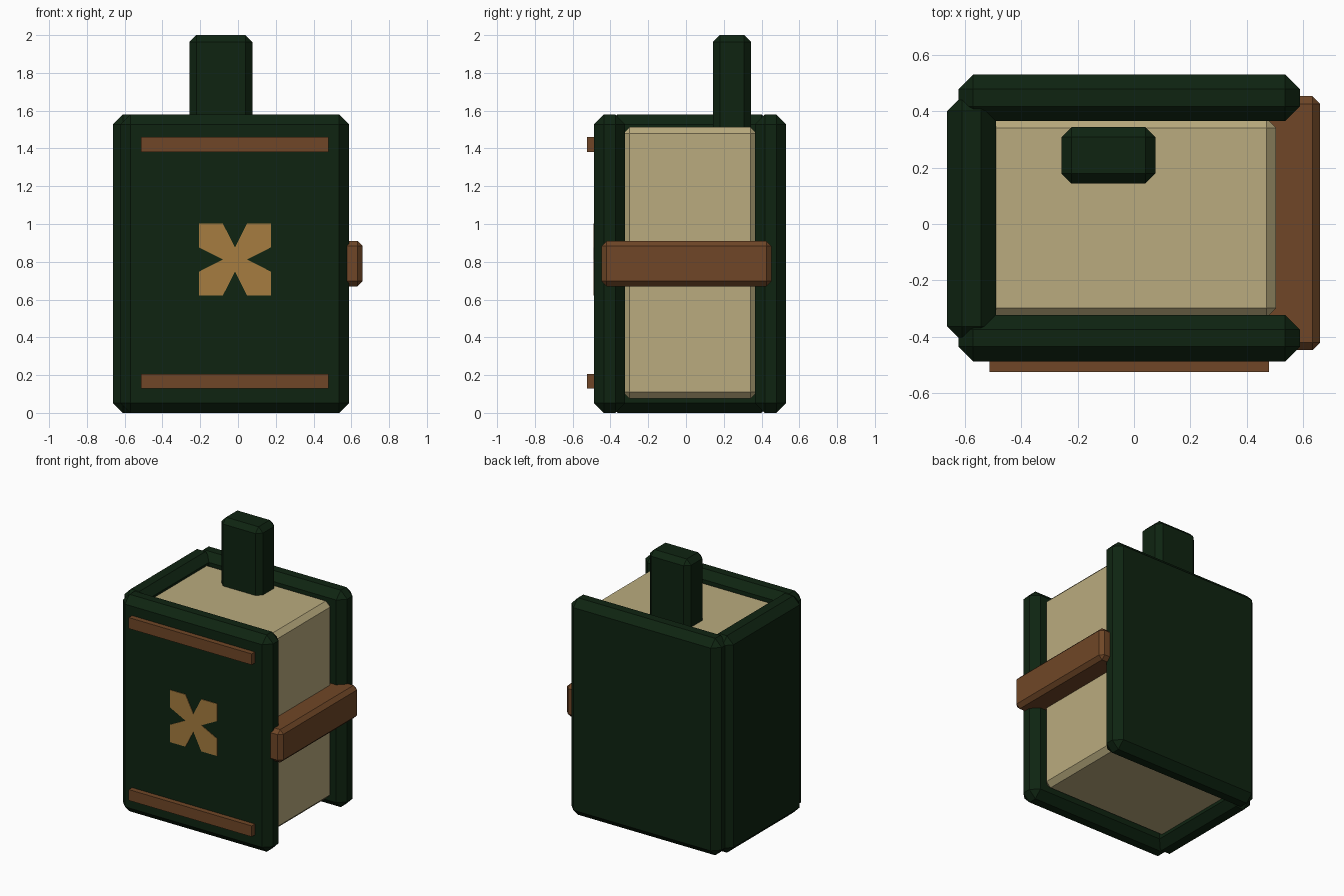
import bpy, bmesh
from mathutils import Vector

if "Cube" in bpy.data.objects:
    bpy.data.objects.remove(bpy.data.objects["Cube"])


def material(name, rgb):
    m = bpy.data.materials.new(name)
    m.diffuse_color = (*rgb, 1.0)
    m.use_nodes = True
    m.node_tree.nodes["Principled BSDF"].inputs["Base Color"].default_value = m.diffuse_color
    return m


green = material("dark green leather", (0.0045, 0.0175, 0.0055))
cream = material("cream paper", (0.49, 0.41, 0.21))
brown = material("brown strap", (0.16, 0.062, 0.02))
gold = material("gold", (0.38, 0.20, 0.05))


def finish(bm, name, mat):
    bmesh.ops.recalc_face_normals(bm, faces=bm.faces)
    me = bpy.data.meshes.new(name)
    bm.to_mesh(me)
    bm.free()
    me.materials.append(mat)
    ob = bpy.data.objects.new(name, me)
    bpy.context.collection.objects.link(ob)
    return ob


def box(name, mat, x, y, z, chamfer=0.0):
    """Box given by its (min, max) on each axis, with chamfered edges."""
    bm = bmesh.new()
    bmesh.ops.create_cube(bm, size=1.0)
    lo, hi = Vector((x[0], y[0], z[0])), Vector((x[1], y[1], z[1]))
    for v in bm.verts:
        v.co = Vector([(lo[i] + hi[i]) / 2 + v.co[i] * (hi[i] - lo[i]) for i in range(3)])
    if chamfer:
        bmesh.ops.bevel(bm, geom=bm.edges[:], offset=chamfer, segments=1,
                        affect='EDGES', profile=0.5)
    return finish(bm, name, mat)


# Covers and spine
H = (0.0, 1.58)
box("front_cover", green, (-0.622, 0.588), (-0.487, -0.322), H, 0.052)
box("back_cover", green, (-0.622, 0.588), (0.365, 0.53), H, 0.052)
box("spine", green, (-0.662, -0.49), (-0.415, 0.452), H, 0.052)

# Page block
box("pages", cream, (-0.54, 0.504), (-0.333, 0.376), (0.075, 1.513), 0.035)

# Bookmark standing out of the pages
box("bookmark", green, (-0.257, 0.076), (0.143, 0.344), (1.3, 2.0), 0.036)

# Clasp across the page edge
box("clasp", brown, (0.45, 0.66), (-0.447, 0.453), (0.67, 0.91), 0.027)

# Bands on the front cover
for name, z in (("lower_band", (0.128, 0.207)), ("upper_band", (1.38, 1.46))):
    box(name, brown, (-0.513, 0.478), (-0.525, -0.45), z)

# Four-armed emblem: one notched outline quarter, turned four times
cx, cz, a, b = -0.016, 0.812, 0.19, 0.064
bm = bmesh.new()
outline = []
x, z = [(b, 0), (a, b), (a, a), (b, a)], None
for turn in range(4):
    for px, pz in x:
        outline.append(bm.verts.new((cx + px, -0.486, cz + pz)))
    x = [(-pz, px) for px, pz in x]
face = bm.faces.new(outline)
ext = bmesh.ops.extrude_face_region(bm, geom=[face])
for v in ext["geom"]:
    if isinstance(v, bmesh.types.BMVert):
        v.co.y -= 0.005
finish(bm, "emblem", gold)
